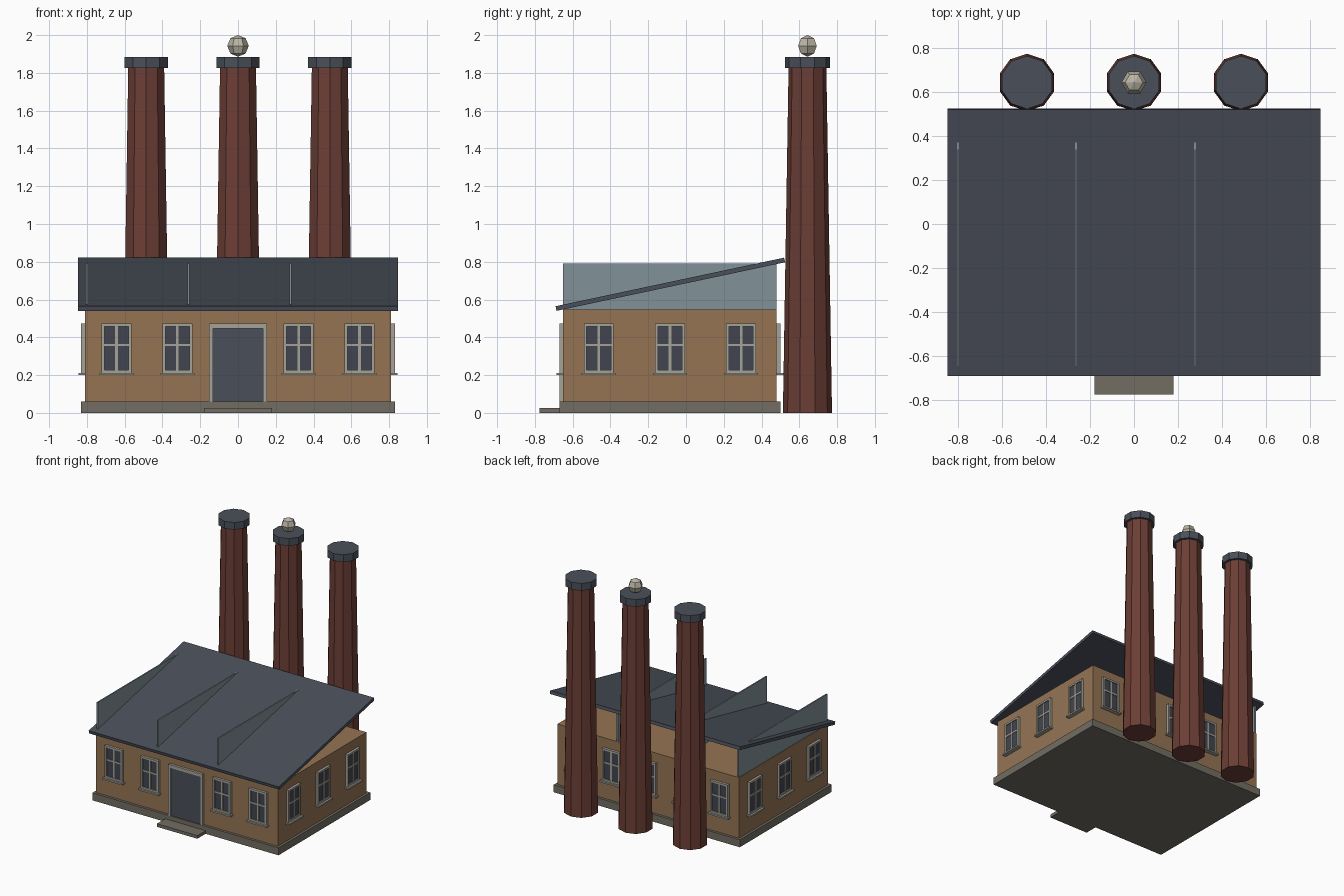
import bpy, bmesh
from math import sin, cos, pi, radians
from mathutils import Matrix, Vector

cube = bpy.data.objects.get("Cube")
if cube:
    bpy.data.objects.remove(cube, do_unlink=True)


def material(name, rgb):
    m = bpy.data.materials.new(name)
    m.use_nodes = True
    m.diffuse_color = (*rgb, 1)
    m.node_tree.nodes["Principled BSDF"].inputs["Base Color"].default_value = (*rgb, 1)
    m.roughness = 0.8
    return m


OCHRE = material("ochre_wall", (0.30, 0.175, 0.088))
BRICK = material("red_brick", (0.15, 0.048, 0.036))
SLATE = material("dark_slate", (0.068, 0.078, 0.10))
GLASS = material("window_glass", (0.055, 0.06, 0.08))
STONE = material("grey_stone", (0.17, 0.155, 0.125))
TRIM = material("pale_trim", (0.38, 0.365, 0.31))
PANEL = material("blue_grey_panel", (0.22, 0.29, 0.32))
SMOKE = material("pale_ball", (0.50, 0.46, 0.38))


def finish(name, bm, mats, matrix=Matrix()):
    bmesh.ops.recalc_face_normals(bm, faces=bm.faces)
    mesh = bpy.data.meshes.new(name)
    bm.to_mesh(mesh)
    bm.free()
    for m in mats:
        mesh.materials.append(m)
    ob = bpy.data.objects.new(name, mesh)
    ob.matrix_world = matrix
    bpy.context.collection.objects.link(ob)
    return ob


def add_box(bm, x, y, z, index=0):
    """Box from (min, max) ranges on each axis."""
    size = [r[1] - r[0] for r in (x, y, z)]
    mid = Vector([(r[0] + r[1]) / 2 for r in (x, y, z)])
    made = bmesh.ops.create_cube(bm, size=1, matrix=Matrix.Translation(mid) @ Matrix.Diagonal((*size, 1)))
    for f in {f for v in made["verts"] for f in v.link_faces}:
        f.material_index = index


def box(name, x, y, z, mat):
    bm = bmesh.new()
    add_box(bm, x, y, z)
    return finish(name, bm, [mat])


def lathe(name, profile, sides, start, mat, location):
    """Faceted solid of revolution from (radius, z) points."""
    bm = bmesh.new()
    rings = []
    for r, z in profile:
        angles = [start + 2 * pi * i / sides for i in range(sides if r else 1)]
        rings.append([bm.verts.new((r * cos(a), r * sin(a), z)) for a in angles])
    for low, high in zip(rings, rings[1:]):
        for i in range(sides):
            j = (i + 1) % sides
            quad = [low[i % len(low)], low[j % len(low)], high[j % len(high)], high[i % len(high)]]
            bm.faces.new(list(dict.fromkeys(quad)))
    for ring in (rings[0], rings[-1]):
        if len(ring) > 1:
            bm.faces.new(ring)
    return finish(name, bm, [mat], Matrix.Translation(location))


# Building body
X, FRONT, BACK = 0.81, -0.65, 0.48
MID = (FRONT + BACK) / 2
box("plinth", (-0.83, 0.83), (-0.67, 0.50), (0, 0.06), STONE)
box("walls", (-X, X), (FRONT, BACK), (0.06, 0.548), OCHRE)
box("door_step", (-0.18, 0.18), (-0.775, -0.66), (0, 0.025), STONE)

# Sloping roof slab
roof = box("roof", (-0.848, 0.848), (-0.6185, 0.6185), (-0.0125, 0.0125), SLATE)
roof.matrix_world = Matrix.Translation((0, -0.083, 0.681)) @ Matrix.Rotation(radians(12), 4, "X")

# Upright panels crossing the roof
for i, x in enumerate((-0.8, -0.263, 0.277)):
    box(f"roof_panel_{i + 1}", (x - 0.005, x + 0.005), (FRONT, BACK), (0.548, 0.79), PANEL)


# Windows: local x along the wall, local -y outward
def window(name, x, y, turn):
    bm = bmesh.new()
    w, low, high, bar, out = 0.079, 0.212, 0.472, 0.015, (-0.02, 0.0)
    add_box(bm, (-w + bar, w - bar), (-0.012, 0), (low + bar, high - bar), 1)
    for s in (-1, 1):
        add_box(bm, sorted((s * w, s * (w - bar))), out, (low, high))
    for z in (low, high - bar):
        add_box(bm, (-w + bar, w - bar), out, (z, z + bar))
    add_box(bm, (-0.007, 0.007), (-0.017, 0), (low + bar, high - bar))
    add_box(bm, (-w + bar, w - bar), (-0.017, 0), (0.353, 0.366))
    add_box(bm, (-0.09, 0.09), (-0.035, 0), (0.2, low))
    finish(name, bm, [TRIM, GLASS], Matrix.Translation((x, y, 0)) @ Matrix.Rotation(turn, 4, "Z"))


for i, x in enumerate((-0.643, -0.321, 0, 0.321, 0.643)):
    if x:
        window(f"front_window_{i + 1}", x, FRONT, 0)
    window(f"back_window_{i + 1}", x, BACK, pi)
for i in (-1, 0, 1):
    y = MID + 0.377 * i
    window(f"left_window_{i + 2}", X, y, pi / 2)
    window(f"right_window_{i + 2}", -X, y, -pi / 2)

# Door and its frame
box("door", (-0.133, 0.133), (FRONT - 0.012, FRONT), (0.06, 0.446), SLATE)
bm = bmesh.new()
for side in ((-0.153, -0.133), (0.133, 0.153)):
    add_box(bm, side, (FRONT - 0.02, FRONT), (0.06, 0.472))
add_box(bm, (-0.133, 0.133), (FRONT - 0.02, FRONT), (0.446, 0.472))
finish("door_frame", bm, [TRIM])

# Chimneys with caps
for name, x in (("right", -0.486), ("middle", 0), ("left", 0.486)):
    at = (x, 0.643, 0)
    lathe(f"{name}_chimney", [(0.13, 0), (0.1, 1.83)], 10, pi / 2, BRICK, at)
    lathe(f"{name}_chimney_cap", [(0.12, 1.826), (0.12, 1.885)], 10, pi / 2, SLATE, at)

# Ball above the middle chimney
R = 0.057
ball = [(R * sin(pi * k / 4) if 0 < k < 4 else 0, -R * cos(pi * k / 4)) for k in range(5)]
lathe("chimney_ball", ball, 6, 0, SMOKE, (0, 0.643, 2 - R))
